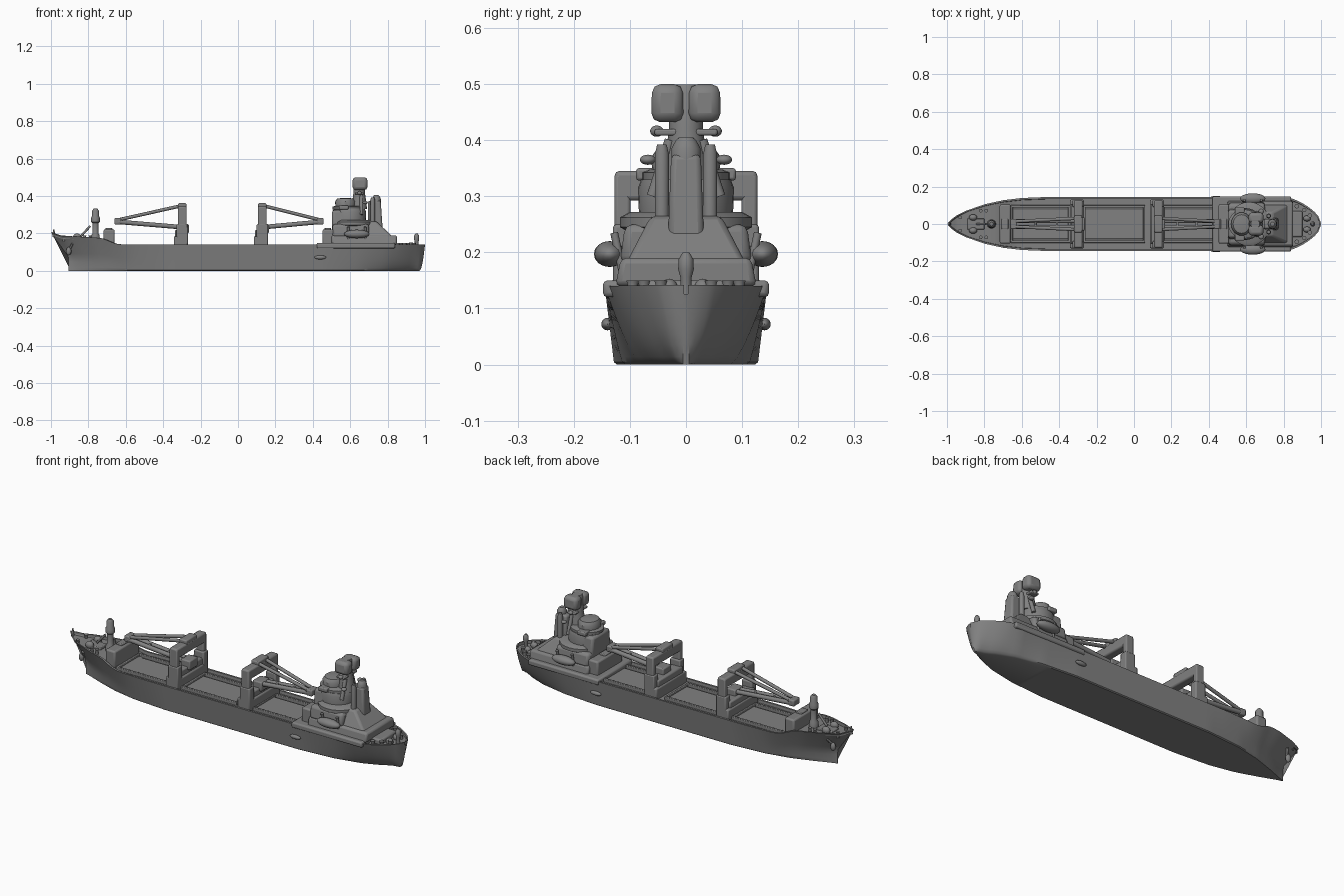
import bpy, bmesh, math
from mathutils import Vector

if "Cube" in bpy.data.objects:
    bpy.data.objects.remove(bpy.data.objects["Cube"])

GREY = bpy.data.materials.new("dark_grey")
GREY.diffuse_color = (.22, .22, .22, 1)
GREY.use_nodes = True
GREY.node_tree.nodes["Principled BSDF"].inputs["Base Color"].default_value = GREY.diffuse_color


def finish(name, bm, bevel=0, angle=40):
    bmesh.ops.recalc_face_normals(bm, faces=bm.faces)
    me = bpy.data.meshes.new(name)
    bm.to_mesh(me)
    bm.free()
    me.materials.append(GREY)
    ob = bpy.data.objects.new(name, me)
    bpy.context.collection.objects.link(ob)
    bpy.ops.object.select_all(action='DESELECT')
    ob.select_set(True)
    bpy.context.view_layer.objects.active = ob
    if bevel:
        m = ob.modifiers.new("soft_edges", 'BEVEL')
        m.width, m.segments, m.limit_method = bevel, 2, 'ANGLE'
    bpy.ops.object.shade_smooth_by_angle(angle=math.radians(angle))
    return ob


def box(name, x0, x1, y0, y1, z0, z1, bevel=0.004, top=1.0, aft=0.0):
    """Box; top scales the upper width, aft pulls the upper aft edge forward."""
    bm = bmesh.new()
    c = (y0 + y1) / 2
    low = [(x0, y0), (x1, y0), (x1, y1), (x0, y1)]
    a = [bm.verts.new((x, y, z0)) for x, y in low]
    b = [bm.verts.new((x - (aft if x == x1 else 0), c + (y - c) * top, z1)) for x, y in low]
    bm.faces.new(a)
    bm.faces.new(b)
    for i in range(4):
        j = (i + 1) % 4
        bm.faces.new((a[i], a[j], b[j], b[i]))
    return finish(name, bm, bevel)


def beam(name, p, q, r, sides=10):
    p, q = Vector(p), Vector(q)
    bm = bmesh.new()
    bmesh.ops.create_cone(bm, cap_ends=True, segments=sides, radius1=r, radius2=r, depth=(q - p).length)
    rot = (q - p).to_track_quat('Z', 'Y').to_matrix().to_4x4()
    bmesh.ops.transform(bm, matrix=rot, verts=bm.verts)
    bmesh.ops.translate(bm, vec=(p + q) / 2, verts=bm.verts)
    return finish(name, bm)


def lathe(name, x, y, prof, sides=24, sx=1.0, sy=1.0):
    bm = bmesh.new()
    rings = [[bm.verts.new((x + sx * r * math.cos(2 * math.pi * k / sides),
                            y + sy * r * math.sin(2 * math.pi * k / sides), z))
              for k in range(sides)] for r, z in prof]
    for a, b in zip(rings, rings[1:]):
        for k in range(sides):
            bm.faces.new((a[k], a[k - 1], b[k - 1], b[k]))
    bm.faces.new(rings[0])
    bm.faces.new(rings[-1])
    return finish(name, bm)


def ball(name, c, s):
    bm = bmesh.new()
    bmesh.ops.create_uvsphere(bm, u_segments=20, v_segments=12, radius=1)
    bmesh.ops.scale(bm, vec=s, verts=bm.verts)
    bmesh.ops.translate(bm, vec=c, verts=bm.verts)
    return finish(name, bm)


def interp(tab, x):
    for (a, u), (b, v) in zip(tab, tab[1:]):
        if x <= b:
            return u + (v - u) * max(0, (x - a) / (b - a))
    return tab[-1][1]


# Hull: half-widths at deck and keel, and the sheer line, by length
DECK = [(-1, .002), (-.98, .022), (-.95, .045), (-.9, .07), (-.8, .105), (-.7, .127), (-.6, .139), (-.45, .145),
        (.8, .145), (.86, .132), (.91, .107), (.96, .07), (.985, .043), (1, .004)]
KEEL = [(-1, .002), (-.95, .014), (-.85, .044), (-.7, .085), (-.55, .112), (-.35, .128), (.45, .128),
        (.65, .112), (.8, .08), (.9, .04), (.95, .014), (1, .006)]
SHEER = [(-1, .205), (-.95, .188), (-.76, .178), (-.72, .172), (-.66, .146), (-.62, .141), (.85, .14), (1, .142)]
bm = bmesh.new()
stations = [-1, -.99, -.98, -.965] + [-.95 + .025 * i for i in range(77)] + [.965, .975, .985, .993, 1]
rows = []
for s in sorted(set(round(v, 4) for v in stations)):
    d, k, zt = interp(DECK, s), interp(KEEL, s), interp(SHEER, s)
    end = max(0, abs(s) - .5) / .5
    half = []
    for f in (0, .03, .1, .25, .38, .5, .65, .82, .93, 1):
        w = max(0, f - .36) / .64 if s < 0 else f ** .5
        xk = s + (.095 * end ** 1.5 if s < 0 else -.03 * end ** 2)
        width = k + (d - k) * (f ** (1 + .6 * end) if s < 0 else f ** (1 - .45 * end))
        if f == 0:
            width *= .96
        half.append((xk + (s - xk) * w, width, zt * f))
    half.append((s * .993, d * .93, zt))
    half.append((s * .993, d * .92, zt - .016))
    rows.append([bm.verts.new((x, -y, z)) for x, y, z in half] +
                [bm.verts.new((x, y, z)) for x, y, z in reversed(half)])
for a, b in zip(rows, rows[1:]):
    for i in range(len(a)):
        bm.faces.new((a[i - 1], a[i], b[i], b[i - 1]))
bm.faces.new(rows[0])
bm.faces.new(rows[-1])
finish("hull", bm, angle=35)
box("rudder", .935, .972, -.008, .008, .002, .06, .002)

# Bow fittings
lathe("jackstaff", -.985, 0, [(.008, .18), (.006, .205), (.003, .222)], 10)
lathe("foremast", -.762, 0, [(.024, .16), (.022, .19), (.016, .2), (.016, .255), (.023, .262), (.023, .285),
                             (.019, .292), (.019, .32), (.01, .333)], 16)
beam("foremast_stay", (-.84, 0, .185), (-.79, 0, .24), .006)
for y in (-1, 1):
    ball("anchor", (-.905, y * .04, .105), (.014, .012, .022))
    beam("anchor_shank", (-.9, y * .035, .115), (-.885, y * .058, .145), .006)
    ball("windlass", (-.86, y * .035, .18), (.022, .017, .02))
    for x in (-.93, -.82, -.79):
        lathe("bollard", x, y * (.035 if x < -.9 else .072), [(.008, .16), (.007, .183), (.01, .19)], 10)
box("winch_base", -.89, -.8, -.03, .03, .16, .178)

# Cargo hatches with coamings
for x0, x1 in ((-.66, -.34), (-.27, .06), (.15, .46)):
    box("hatch_cover", x0, x1, -.08, .08, .115, .13)
    for y in (-1, 1):
        box("hatch_coaming", x0, x1, y * .094 - .007, y * .094 + .007, .115, .141, .003)
    for x in (x0 + .006, x1 - .006):
        box("hatch_end", x - .006, x + .006, -.1, .1, .115, .14, .003)
box("forward_deck_house", -.718, -.66, -.105, .105, .13, .222, .008)
box("aft_deck_house", .452, .515, -.105, .105, .13, .222, .008)
for x in (-.69, .48):
    box("boom_rest", x - .018, x + .018, -.028, .028, .215, .23, .004)

# Two gantry cranes: the forward one points to the bow, the other aft
for x, d, reach in ((-.298, -1, .345), (.13, 1, .31)):
    box("crane_base", x - .045, x + .03, -.13, .13, .12, .185, .007)
    box("crane_house", x - .04, x + .022, -.105, .105, .18, .218, .007)
    for y in (-1, 1):
        box("crane_post", x - .023, x + .023, y * .113 - .014, y * .113 + .014, .15, .34, .006)
        box("crane_post_foot", x - .03, x + .03, y * .11 - .02, y * .11 + .02, .13, .25, .006)
        beam("boom_stay", (x + d * .01, y * .03, .347), (x + d * reach, y * .014, .272), .009)
        beam("boom_rail", (x + d * .02, y * .016, .235), (x + d * reach, y * .016, .262), .012)
    box("crane_crossbar", x - .023, x + .023, -.127, .127, .292, .345, .008)
    box("crane_head", x - .022, x + .022, -.045, .045, .335, .362, .006)
    box("boom_pivot", x - .02, x + .035, -.035, .035, .2, .25, .006)
    box("boom_tip", x + d * reach - .018, x + d * reach + .018, -.027, .027, .248, .282, .006)
    for k in (.33, .66):
        box("boom_brace", x + d * reach * k - .006, x + d * reach * k + .006, -.02, .02,
            .237 + .027 * k - .006, .237 + .027 * k + .006, .002)

# Superstructure tiers
box("side_ledge", .42, .84, -.148, .148, .12, .15, .008)
box("lower_house", .5, .85, -.126, .126, .14, .19, .01, top=.92)
box("aft_house", .66, .84, -.112, .112, .17, .265, .01, top=.56, aft=.1)
box("middle_house", .505, .7, -.118, .118, .18, .25, .014, top=.92)
lathe("boat_deck", .615, 0, [(.1, .235), (.118, .245), (.118, .262), (.1, .272)], 28, sx=.95)
lathe("upper_house", .595, 0, [(.088, .26), (.09, .315), (.084, .33)], 28, sx=1.0, sy=.95)
lathe("bridge_deck", .59, 0, [(.07, .322), (.086, .33), (.086, .342), (.07, .348)], 28, sy=.9)
lathe("wheelhouse", .575, 0, [(.06, .34), (.062, .37), (.05, .386), (.02, .39)], 24, sx=.9)
box("house_front", .503, .57, -.085, .085, .2, .325, .012, top=.85)

# Lifeboats and side floats, mirrored
for y in (-1, 1):
    ball("lifeboat", (.635, y * .136, .197), (.068, .028, .023))
    for x in (.59, .68):
        beam("davit", (x, y * .112, .16), (x, y * .128, .235), .007)
    ball("side_fender", (.44, y * .14, .072), (.032, .011, .011))
    box("bridge_wing", .54, .59, y * .064 - .025, y * .064 + .025, .328, .35, .005)

# Radar mast with twin domes
lathe("mast_pillar", .648, 0, [(.042, .33), (.036, .38), (.03, .42), (.03, .485), (.024, .499)], 16)
box("mast_crossarm", .625, .672, -.056, .056, .408, .42, .004)
for y in (-1, 1):
    box("mast_dome", .613, .692, y * .033 - .029, y * .033 + .029, .432, .5, .016, top=.95)
    ball("crossarm_lamp", (.65, y * .052, .416), (.012, .012, .01))
    ball("signal_lamp", (.68, y * .068, .365), (.014, .014, .009))
    beam("mast_strut", (.66, y * .06, .3), (.66, y * .028, .4), .01)

# Funnel and exhausts
box("funnel", .695, .775, -.033, .033, .2, .375, .01, top=.8, aft=.012)
lathe("funnel_top", .74, 0, [(.026, .36), (.026, .385), (.018, .4), (.012, .405)], 16, sx=.9)
for y in (-1, 1):
    lathe("exhaust_pipe", .72, y * .043, [(.013, .25), (.013, .375), (.009, .392)], 10)

# Poop deck fittings and sternpost
box("poop_house", .83, .9, -.07, .07, .12, .15, .008)
lathe("sternpost_light", .955, 0, [(.01, .12), (.01, .155), (.014, .17), (.013, .188), (.006, .2)], 12)
for y in (-1, 1):
    for x, w in ((.87, .095), (.91, .075), (.94, .045)):
        lathe("stern_bollard", x, y * w, [(.01, .12), (.009, .14), (.012, .15)], 10)
    ball("stern_winch", (.925, y * .03, .135), (.02, .016, .018))
